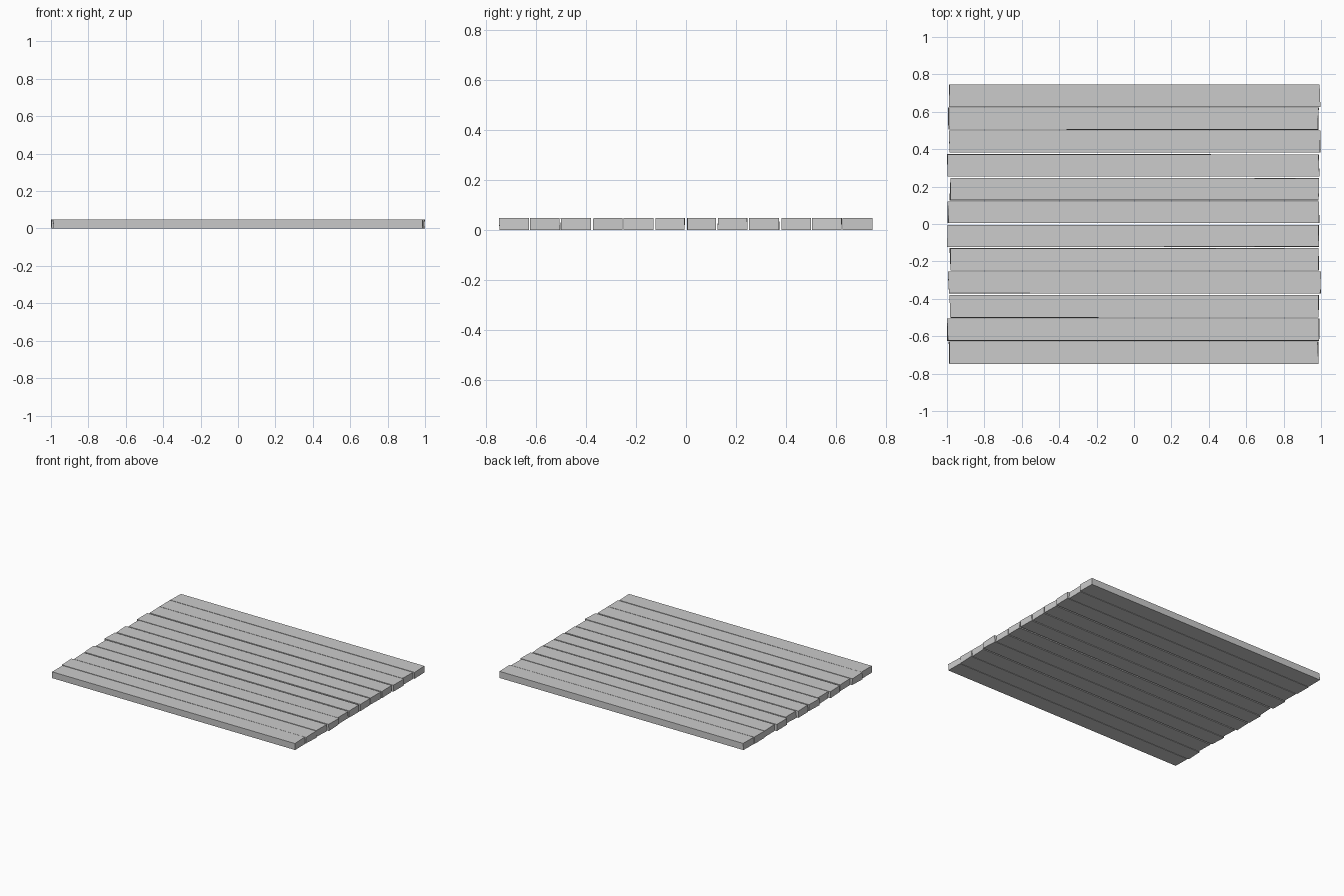
import bpy, bmesh, random

if "Cube" in bpy.data.objects:
    bpy.data.objects.remove(bpy.data.objects["Cube"])

random.seed(4)
HEIGHT = 0.049

# per plank, back to front: y max, y min, left x, right x
PLANKS = [
    (0.748, 0.626, -0.992, 0.998), (0.624, 0.503, -0.995, 0.990),
    (0.501, 0.381, -0.990, 0.998), (0.374, 0.252, -1.000, 0.993),
    (0.246, 0.126, -0.987, 0.990), (0.121, 0.004, -0.998, 0.992),
    (-0.004, -0.123, -1.000, 0.990), (-0.129, -0.251, -0.987, 0.991),
    (-0.253, -0.372, -0.996, 1.000), (-0.379, -0.502, -0.988, 0.990),
    (-0.504, -0.625, -1.000, 0.992), (-0.627, -0.748, -0.992, 0.988),
]


def add_plank(name, y1, y0, x0, x1):
    """Roughly sawn board: a box with slightly uneven corners."""
    bm = bmesh.new()
    bmesh.ops.create_cube(bm, size=1)
    for v in bm.verts:
        left, back, top = v.co.x < 0, v.co.y > 0, v.co.z > 0
        # corners only wander inwards so the outline stays in place
        dx, dy = random.uniform(0, 0.007), random.uniform(0, 0.002)
        v.co.x = x0 + dx if left else x1 - dx
        v.co.y = y1 - dy if back else y0 + dy
        v.co.z = HEIGHT - random.uniform(0, 0.002) if top else 0
    mesh = bpy.data.meshes.new(name)
    bm.to_mesh(mesh)
    bm.free()
    bpy.context.collection.objects.link(bpy.data.objects.new(name, mesh))


# floor boards
for i, (y1, y0, x0, x1) in enumerate(PLANKS):
    add_plank(f"floor_plank_{i + 1}", y1, y0, x0, x1)
